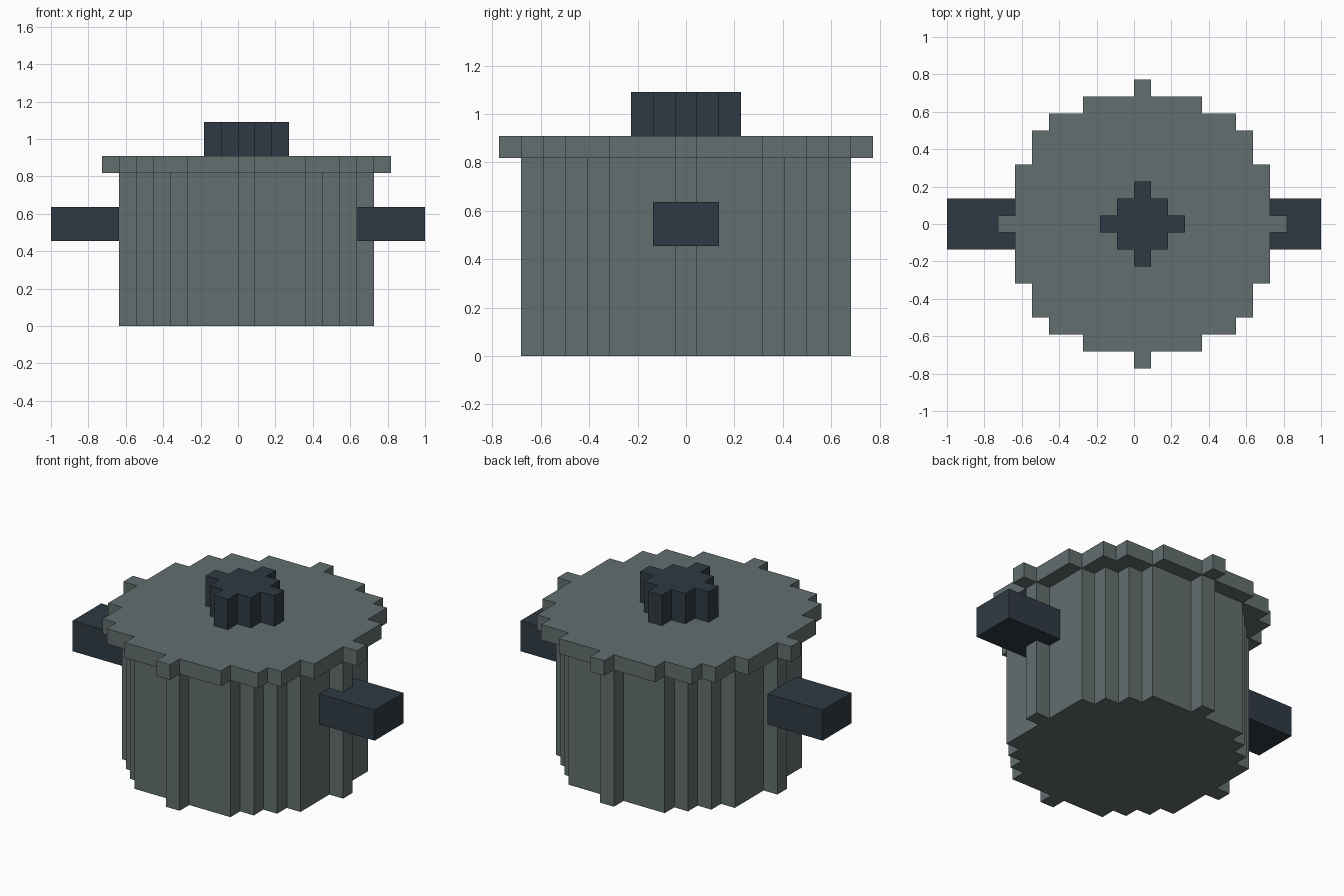
import bpy
import bmesh
import math
from mathutils import Vector

if "Cube" in bpy.data.objects:
    bpy.data.objects.remove(bpy.data.objects["Cube"])

U = 1 / 11      # size of one block
CX = U / 2      # the round parts are centred half a block to the right


def material(name, rgb):
    m = bpy.data.materials.new(name)
    m.diffuse_color = (*rgb, 1)
    m.use_nodes = True
    m.node_tree.nodes["Principled BSDF"].inputs["Base Color"].default_value = m.diffuse_color
    return m


STEEL = material("steel_grey", (0.125, 0.156, 0.156))
DARK = material("dark_slate", (0.028, 0.042, 0.056))


def prism(name, outline, z0, z1, mat):
    """Extrude a closed outline (in blocks) from z0 to z1."""
    bm = bmesh.new()
    base = bm.faces.new([bm.verts.new((x * U, y * U, z0 * U)) for x, y in outline])
    top = bmesh.ops.extrude_face_region(bm, geom=[base], use_keep_orig=True)["geom"]
    verts = [g for g in top if isinstance(g, bmesh.types.BMVert)]
    bmesh.ops.translate(bm, verts=verts, vec=(0, 0, (z1 - z0) * U))
    bmesh.ops.recalc_face_normals(bm, faces=bm.faces)
    mesh = bpy.data.meshes.new(name)
    bm.to_mesh(mesh)
    bm.free()
    mesh.materials.append(mat)
    ob = bpy.data.objects.new(name, mesh)
    bpy.context.collection.objects.link(ob)
    return ob


def block_disc(r):
    """Stepped outline of a disc of blocks with radius r."""
    right = []
    for j in range(-r, r + 1):
        w = math.isqrt(r * r - j * j) + 0.5
        right += [(w, j - 0.5), (w, j + 0.5)]
    pts = right + [(-x, y) for x, y in reversed(right)]
    # keep only true corners
    corners = []
    for i, p in enumerate(pts):
        a = Vector(p) - Vector(pts[i - 1])
        b = Vector(pts[(i + 1) % len(pts)]) - Vector(p)
        if b.length > 0 and (a.length == 0 or abs(a.cross(b)) > 1e-6):
            corners.append(p)
        elif b.length == 0 and a.length > 0:
            corners.append(p)
    return [(x + 0.5, y) for x, y in dict.fromkeys(corners)]


# Round parts: pot, lid and lid knob
prism("pot_body", block_disc(7), 0, 9, STEEL)
prism("lid", block_disc(8), 9, 10, STEEL)
prism("lid_knob", block_disc(2), 10, 12, DARK)

# Side handles
for name, x0 in (("left_handle", -11), ("right_handle", 7)):
    prism(name, [(x0, -1.5), (x0 + 4, -1.5), (x0 + 4, 1.5), (x0, 1.5)], 5, 7, DARK)
